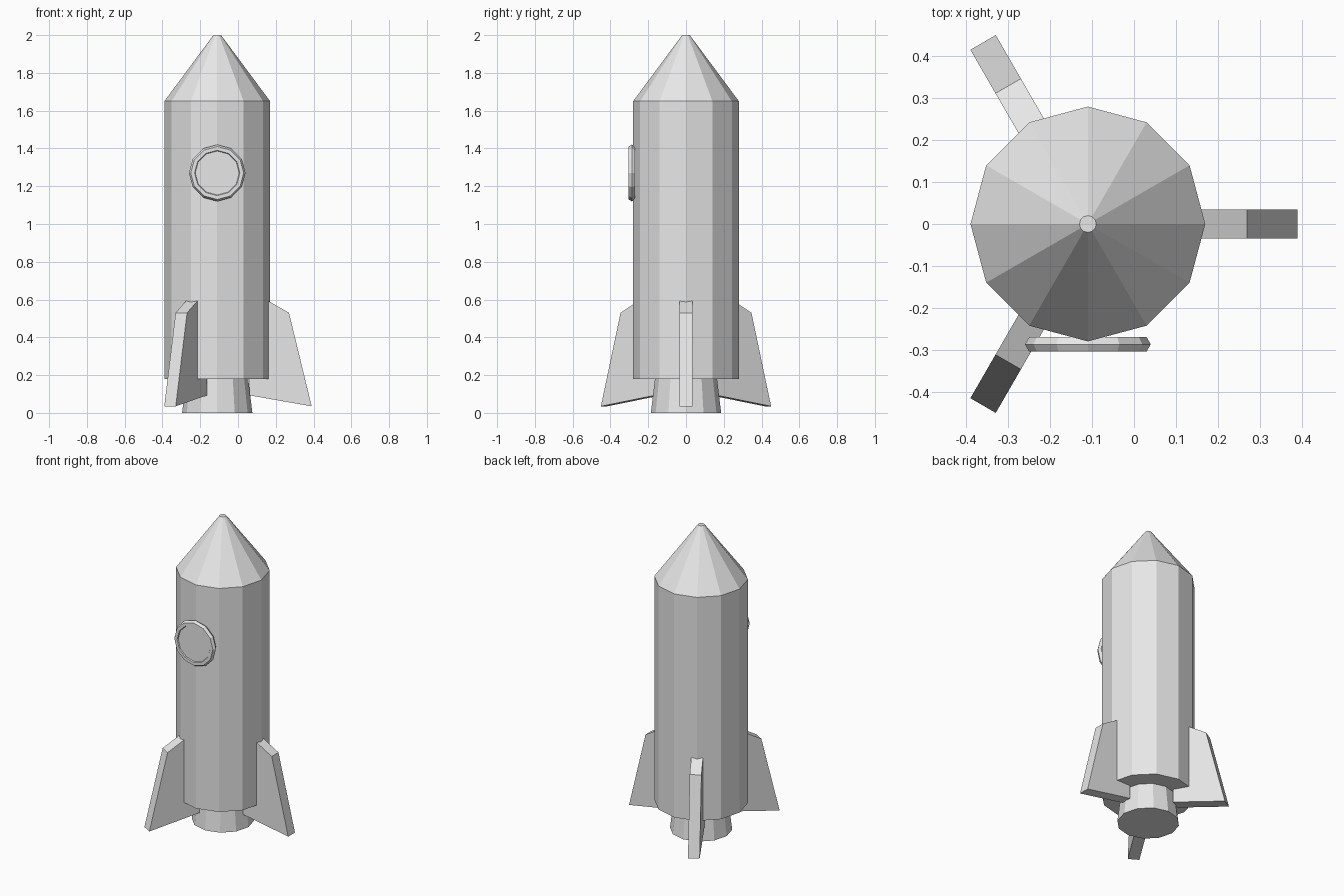
import bpy
import bmesh
from math import radians
from mathutils import Matrix, Vector

cube = bpy.data.objects.get("Cube")
if cube:
    bpy.data.objects.remove(cube, do_unlink=True)

AXIS_X = -0.11   # rocket's long axis
SIDES = 12

grey = bpy.data.materials.new("light_grey")
grey.use_nodes = True
colour = (0.8, 0.8, 0.8, 1)
grey.diffuse_color = colour
grey.node_tree.nodes["Principled BSDF"].inputs["Base Color"].default_value = colour


def finish(name, bm):
    """Turn a bmesh into a flat-shaded object placed on the rocket's axis."""
    bmesh.ops.recalc_face_normals(bm, faces=bm.faces)
    mesh = bpy.data.meshes.new(name)
    bm.to_mesh(mesh)
    bm.free()
    mesh.materials.append(grey)
    obj = bpy.data.objects.new(name, mesh)
    obj.location.x = AXIS_X
    bpy.context.collection.objects.link(obj)
    return obj


def lathe(name, profile):
    """Closed solid from (radius, height) rings, with a vertex on +x."""
    bm = bmesh.new()
    rings = []
    for r, z in profile:
        ring = bmesh.ops.create_circle(bm, segments=SIDES, radius=r,
                                       matrix=Matrix.Translation((0, 0, z)))
        rings.append(ring["verts"])
    for low, high in zip(rings, rings[1:]):
        for i in range(SIDES):
            j = (i + 1) % SIDES
            bm.faces.new((low[i], low[j], high[j], high[i]))
    bm.faces.new(rings[0])
    bm.faces.new(rings[-1])
    return finish(name, bm)


# Hull with pointed nose, and flared engine nozzle
lathe("hull", [(0.28, 0.18), (0.28, 1.65), (0.02, 2.0)])
lathe("nozzle", [(0.186, 0), (0.162, 0.2)])

# Three swept fins spaced evenly round the axis
fin_profile = [(0.17, 0.093), (0.5, 0.035), (0.38, 0.53), (0.17, 0.65)]
half = 0.035
for name, angle in (("left_fin", 0), ("back_right_fin", 120), ("front_right_fin", 240)):
    bm = bmesh.new()
    face = bm.faces.new([bm.verts.new((r, -half, z)) for r, z in fin_profile])
    side = bmesh.ops.extrude_face_region(bm, geom=[face])
    moved = [v for v in side["geom"] if isinstance(v, bmesh.types.BMVert)]
    bmesh.ops.translate(bm, verts=moved, vec=Vector((0, 2 * half, 0)))
    finish(name, bm).rotation_euler.z = radians(angle)

# Round porthole: faceted rim and glass disc on the front
bpy.ops.mesh.primitive_torus_add(
    major_segments=SIDES, minor_segments=6, major_radius=0.13, minor_radius=0.02,
    location=(AXIS_X, -0.287, 1.27), rotation=(radians(90), 0, 0))
rim = bpy.context.object
rim.name = "window_rim"
rim.data.materials.append(grey)

glass = lathe("window_glass", [(0.122, -0.008), (0.122, 0.008)])
glass.location = (AXIS_X, -0.29, 1.27)
glass.rotation_euler.x = radians(90)
